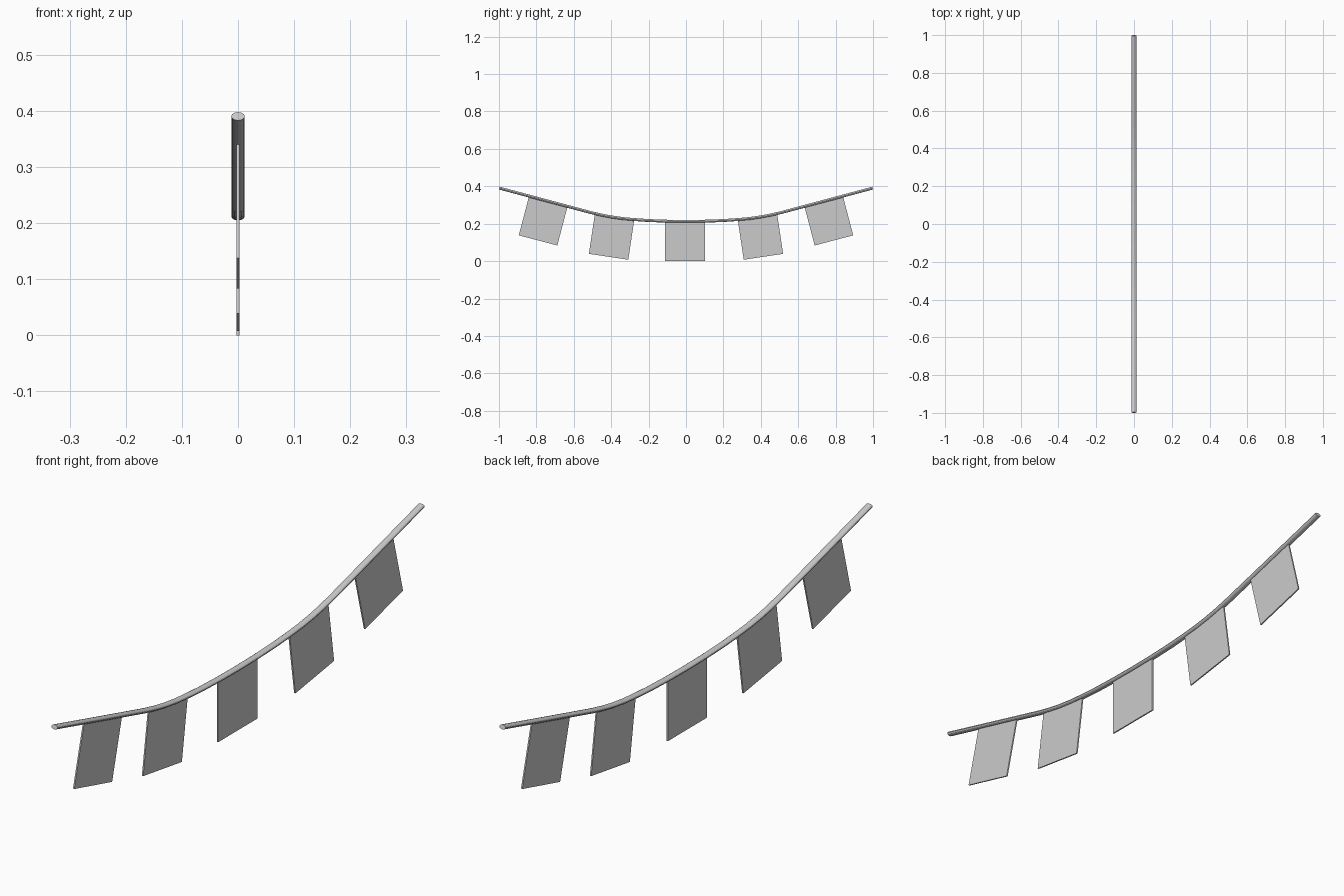
import bpy, bmesh, math
from mathutils import Matrix, Vector

if "Cube" in bpy.data.objects:
    bpy.data.objects.remove(bpy.data.objects["Cube"])

# Half of the sagging cord path as (y, z), mirrored about the middle
half = [(0, .2125), (.1, .2135), (.2, .217), (.28, .2225), (.34, .228), (.40, .2365),
        (.45, .246), (.51, .260), (.57, .276), (.63, .292), (.998, .3905)]
path = [(-y, z) for y, z in reversed(half[1:])] + half


def finish(bm, name):
    bmesh.ops.recalc_face_normals(bm, faces=bm.faces)
    mesh = bpy.data.meshes.new(name)
    bm.to_mesh(mesh)
    bm.free()
    obj = bpy.data.objects.new(name, mesh)
    bpy.context.collection.objects.link(obj)
    return obj


# Cord: oval section swept along the path, closed at both ends
SIDES, RX, RZ = 12, .012, .0077
bm = bmesh.new()
rings = []
for i, (y, z) in enumerate(path):
    a = path[max(i - 1, 0)]
    b = path[min(i + 1, len(path) - 1)]
    ang = math.atan2(b[1] - a[1], b[0] - a[0])
    ring = []
    for k in range(SIDES):
        t = 2 * math.pi * k / SIDES
        u = RZ * math.sin(t)
        ring.append(bm.verts.new((RX * math.cos(t), y - u * math.sin(ang), z + u * math.cos(ang))))
    rings.append(ring)
for r, s in zip(rings, rings[1:]):
    for k in range(SIDES):
        n = (k + 1) % SIDES
        bm.faces.new((r[k], r[n], s[n], s[k]))
bm.faces.new(rings[0])
bm.faces.new(rings[-1])
finish(bm, "cord")


# Flags: thin square panels hung square to the cord
def flag(name, y, z, tilt):
    w, h, t = .213, .209, .005
    bm = bmesh.new()
    bmesh.ops.create_cube(bm, size=1, matrix=Matrix.Translation((0, 0, -h / 2)) @ Matrix.Diagonal((t, w, h, 1)))
    bm.transform(Matrix.Translation((0, y, z)) @ Matrix.Rotation(math.radians(tilt), 4, 'X'))
    finish(bm, name)


flag("flag_middle", -.005, .209, 0)
for side, s in (("left", -1), ("right", 1)):
    flag("flag_inner_" + side, s * .383, .230, s * 8.5)
    flag("flag_outer_" + side, s * .738, .313, s * 14.7)
